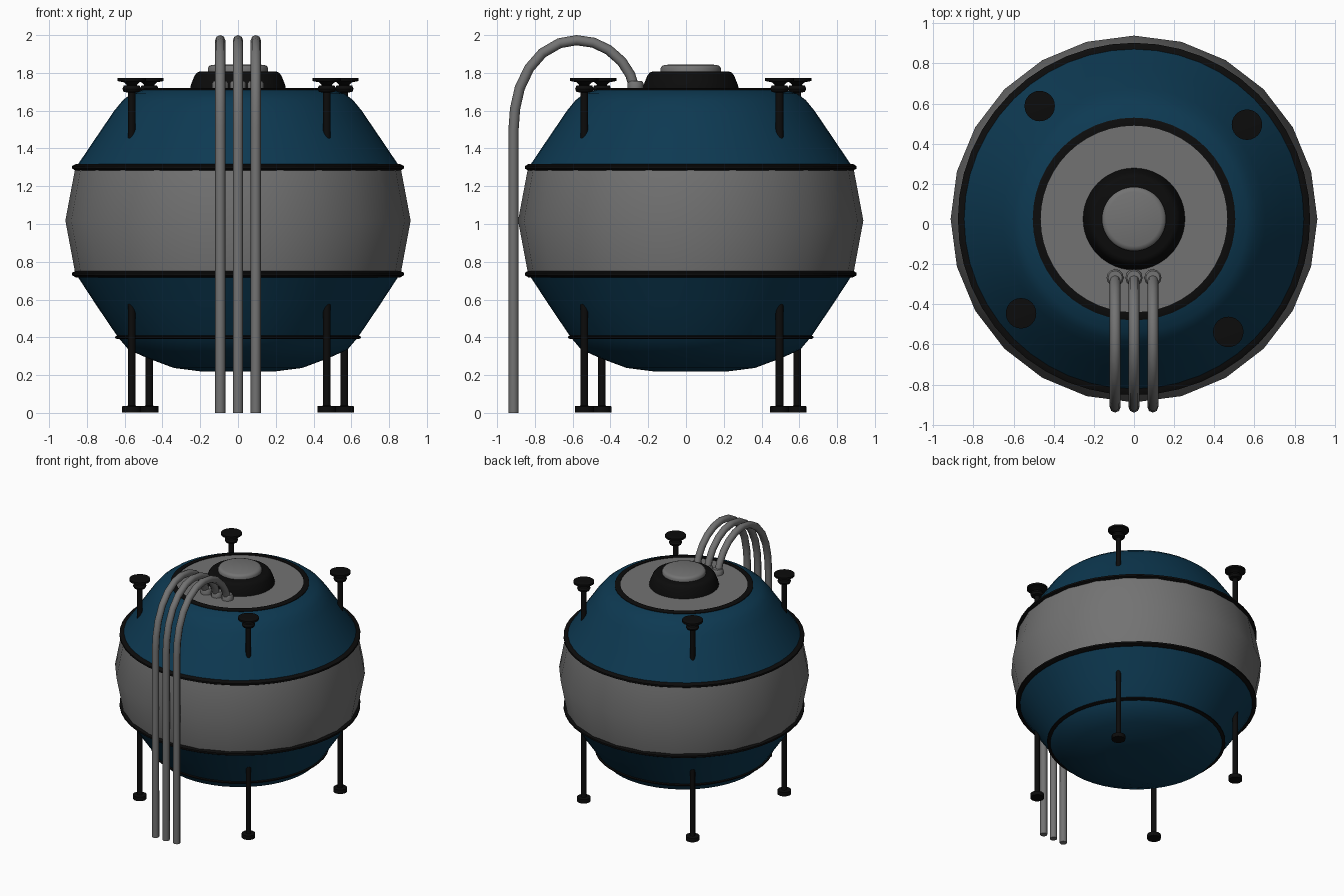
import bpy, bmesh, math

if "Cube" in bpy.data.objects:
    bpy.data.objects.remove(bpy.data.objects["Cube"])

CY = 0.025      # tank axis sits slightly behind the origin
SIDES = 48


def material(name, rgb):
    m = bpy.data.materials.new(name)
    m.diffuse_color = (*rgb, 1)
    m.use_nodes = True
    m.node_tree.nodes["Principled BSDF"].inputs["Base Color"].default_value = m.diffuse_color
    return m


BLUE = material("blue_paint", (0.004, 0.041, 0.084))
BLACK = material("black_rubber", (0.0035, 0.0035, 0.0035))
GREY = material("grey_metal", (0.17, 0.17, 0.17))


def lathe(name, profile, mat=GREY, x=0.0, y=CY, sides=SIDES, loop=False, angle=35):
    """Revolve (radius, z) points; radius 0 makes a pole, loop closes the section."""
    bm = bmesh.new()
    rings = []
    for r, z in profile:
        if r == 0:
            rings.append([bm.verts.new((0, 0, z))] * sides)
        else:
            rings.append([bm.verts.new((r * math.cos(2 * math.pi * i / sides),
                                        r * math.sin(2 * math.pi * i / sides), z))
                          for i in range(sides)])
    pairs = list(zip(rings, rings[1:])) + ([(rings[-1], rings[0])] if loop else [])
    for a, b in pairs:
        for i in range(sides):
            j = (i + 1) % sides
            bm.faces.new(list(dict.fromkeys((a[i], a[j], b[j], b[i]))))
    bmesh.ops.recalc_face_normals(bm, faces=bm.faces)
    me = bpy.data.meshes.new(name)
    bm.to_mesh(me)
    bm.free()
    ob = bpy.data.objects.new(name, me)
    ob.location = (x, y, 0)
    bpy.context.collection.objects.link(ob)
    me.materials.append(mat)
    bpy.ops.object.select_all(action='DESELECT')
    ob.select_set(True)
    bpy.context.view_layer.objects.active = ob
    bpy.ops.object.shade_smooth_by_angle(angle=math.radians(angle))
    return ob


def trim(name, r, z, w, h):
    """Black ring with bevelled outer edge."""
    lathe(name, [(r - w, z - h), (r - w * 0.3, z - h), (r, z - h * 0.4),
                 (r, z + h * 0.4), (r - w * 0.3, z + h), (r - w, z + h)],
          BLACK, loop=True)


# Tank shell
lathe("lower_shell", [(0, 0.218), (0.2, 0.22), (0.34, 0.238), (0.48, 0.29),
                      (0.58, 0.335), (0.635, 0.4), (0.75, 0.57), (0.858, 0.735)], BLUE)
lathe("middle_belt", [(0.861, 0.735), (0.914, 1.018), (0.861, 1.3)], sides=24)
lathe("upper_shell", [(0.858, 1.3), (0.75, 1.46), (0.655, 1.6), (0.61, 1.655),
                      (0.565, 1.69), (0.49, 1.715)], BLUE)
lathe("top_plate", [(0.49, 1.715), (0, 1.716)])

# Trim rings
trim("upper_belt_ring", 0.878, 1.3, 0.06, 0.017)
trim("lower_belt_ring", 0.878, 0.735, 0.06, 0.017)
trim("bottom_ring", 0.65, 0.4, 0.04, 0.01)
trim("top_plate_ring", 0.505, 1.711, 0.04, 0.009)

# Hatch hub and cap
lathe("hatch_hub", [(0.255, 1.71), (0.25, 1.735), (0.23, 1.785), (0.217, 1.802),
                    (0.2, 1.808), (0, 1.808)], BLACK, angle=40)
lathe("hatch_cap", [(0.16, 1.8), (0.16, 1.825), (0.152, 1.837), (0.135, 1.843),
                    (0, 1.844)], angle=50)

# Four posts with feet below and mushroom caps above
for k, (dx, dy) in enumerate([(-0.47, 0.563), (0.563, 0.47), (0.47, -0.563), (-0.563, -0.47)]):
    y = CY + dy
    lathe(f"leg_{k}", [(0, 0.003), (0.05, 0.003), (0.05, 0.035), (0.02, 0.038),
                       (0.02, 0.66), (0, 0.66)], BLACK, dx, y, 16)
    lathe(f"top_post_{k}", [(0, 1.4), (0.02, 1.4), (0.02, 1.695), (0.042, 1.70),
                            (0.049, 1.715), (0.042, 1.732), (0.025, 1.735),
                            (0.04, 1.75), (0.076, 1.757), (0.076, 1.772),
                            (0, 1.773)], BLACK, dx, y, 24)

# Three hoses arching from the front edge to the top plate
PATH = [(-0.913, 0), (-0.913, 1.5), (-0.905, 1.61), (-0.88, 1.72), (-0.83, 1.825),
        (-0.76, 1.905), (-0.67, 1.957), (-0.58, 1.973), (-0.49, 1.96), (-0.41, 1.922),
        (-0.34, 1.86), (-0.295, 1.79), (-0.27, 1.71)]
for k, x in enumerate((-0.094, 0, 0.094)):
    cu = bpy.data.curves.new(f"hose_{k}", 'CURVE')
    cu.dimensions = '3D'
    cu.bevel_depth = 0.027
    cu.bevel_resolution = 2
    cu.use_fill_caps = True
    cu.materials.append(GREY)
    sp = cu.splines.new('POLY')
    sp.points.add(len(PATH) - 1)
    for p, (y, z) in zip(sp.points, PATH):
        p.co = (x, y, z, 1)
    sp.use_smooth = True
    bpy.context.collection.objects.link(bpy.data.objects.new(f"hose_{k}", cu))
    lathe(f"hose_collar_{k}", [(0.043, 1.71), (0.043, 1.745), (0.035, 1.757),
                               (0, 1.758)], GREY, x, -0.268, 12)
